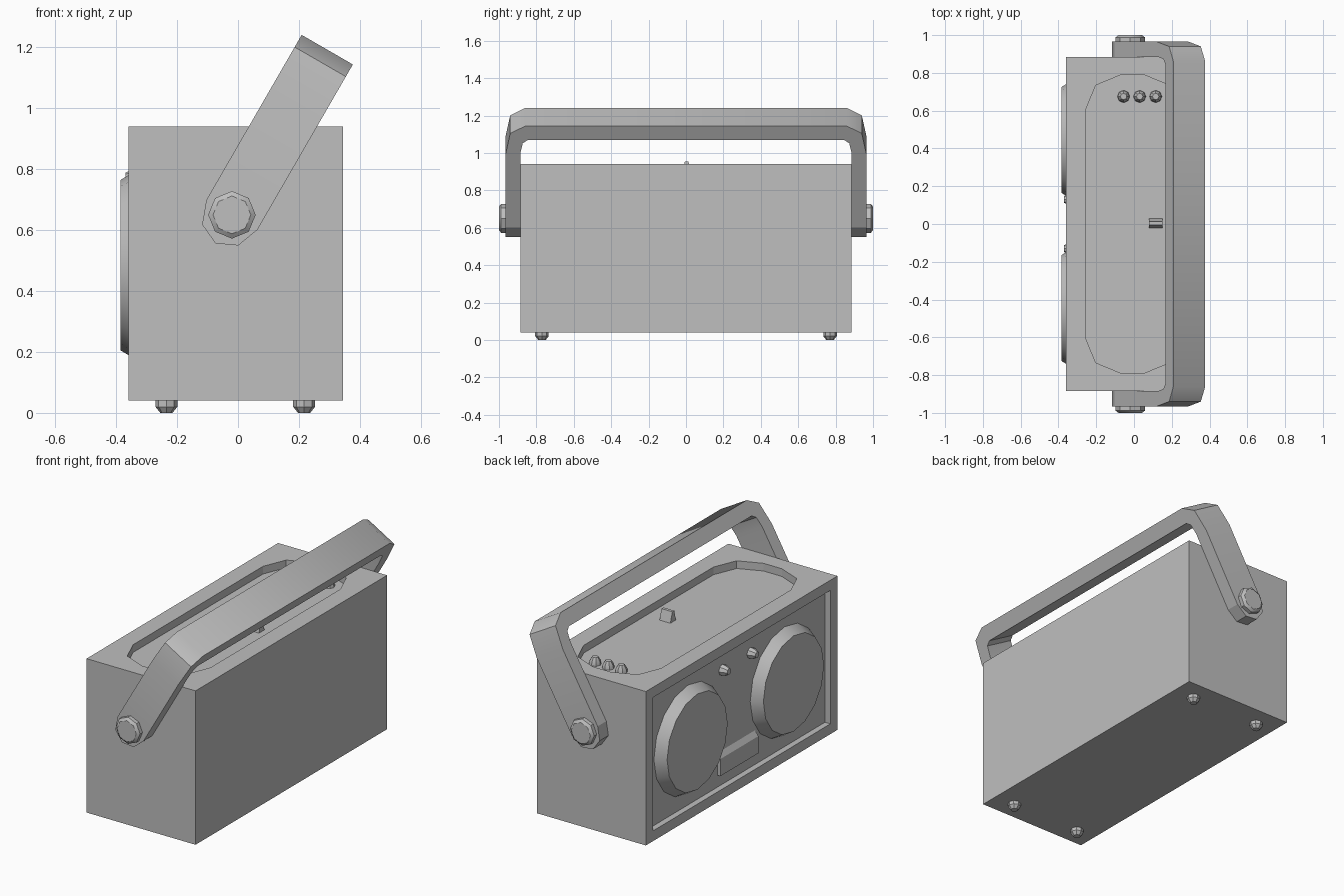
import bpy
import bmesh
from math import cos, sin, pi, radians
from mathutils import Vector, Matrix

cube = bpy.data.objects.get("Cube")
if cube:
    bpy.data.objects.remove(cube, do_unlink=True)

GREY = (0.52, 0.52, 0.52, 1)
grey = bpy.data.materials.new("grey plastic")
grey.use_nodes = True
grey.diffuse_color = GREY
grey.node_tree.nodes["Principled BSDF"].inputs["Base Color"].default_value = GREY


def loft(name, rings, smooth=True):
    """Closed solid skinned through rings of points, capped at both ends."""
    bm = bmesh.new()
    loops = [[bm.verts.new(p) for p in ring] for ring in rings]
    n = len(loops[0])
    for a, b in zip(loops, loops[1:]):
        for i in range(n):
            j = (i + 1) % n
            bm.faces.new((a[i], a[j], b[j], b[i]))
    bm.faces.new(loops[0])
    bm.faces.new(loops[-1])
    bmesh.ops.recalc_face_normals(bm, faces=bm.faces)
    mesh = bpy.data.meshes.new(name)
    bm.to_mesh(mesh)
    bm.free()
    mesh.materials.append(grey)
    ob = bpy.data.objects.new(name, mesh)
    bpy.context.collection.objects.link(ob)
    bpy.ops.object.select_all(action="DESELECT")
    ob.select_set(True)
    bpy.context.view_layer.objects.active = ob
    if smooth:
        bpy.ops.object.shade_smooth_by_angle(angle=radians(30))
    return ob


def box(name, x, y, z):
    rings = [[(px, py, pz) for px, py in ((x[0], y[0]), (x[1], y[0]), (x[1], y[1]), (x[0], y[1]))]
             for pz in z]
    return loft(name, rings, False)


def turned(name, base, axis, profile, sides=8):
    """Round part: profile holds (distance along axis, radius)."""
    turn = Vector((0, 0, 1)).rotation_difference(Vector(axis)).to_matrix()
    rings = [[Vector(base) + turn @ Vector((r * cos(2 * pi * i / sides), r * sin(2 * pi * i / sides), d))
              for i in range(sides)] for d, r in profile]
    return loft(name, rings)


def cut(target, cutter):
    mod = target.modifiers.new("recess", "BOOLEAN")
    mod.operation = "DIFFERENCE"
    mod.solver = "EXACT"
    mod.object = cutter
    bpy.context.view_layer.objects.active = target
    bpy.ops.object.modifier_apply(modifier=mod.name)
    bpy.data.objects.remove(cutter, do_unlink=True)


# Cabinet with a speaker panel recess and a rounded recess on top
PANEL, DECK, MID = -0.325, 0.895, -0.008
body = box("cabinet", (-0.36, 0.345), (-0.885, 0.885), (0.04, 0.94))
cut(body, box("panel_cutter", (-0.5, PANEL), (-0.82, 0.82), (0.1, 0.88)))
outline = []
for k, (sx, sy) in enumerate(((1, 1), (-1, 1), (-1, -1), (1, -1))):
    for step in range(3):
        a = pi / 2 * k + pi / 4 * step
        outline.append((MID + sx * 0.06 + 0.19 * cos(a), sy * 0.6 + 0.19 * sin(a)))
cut(body, loft("deck_cutter", [[(x, y, z) for x, y in outline] for z in (DECK, 1.1)], False))

# Speakers and the two panel knobs
for side, s in (("left", 1), ("right", -1)):
    turned(side + "_speaker", (PANEL, s * 0.445, 0.485), (-1, 0, 0), [(0, 0.316), (0.06, 0.28)], 16)
    turned(side + "_panel_knob", (PANEL, s * 0.13, 0.77), (-1, 0, 0),
           [(0, 0.032), (0.02, 0.03), (0.045, 0.018)])

# Cassette door with a sloping upper lip
door = [(PANEL, 0.17), (-0.345, 0.17), (-0.345, 0.27), (PANEL, 0.3)]
loft("cassette_door", [[(x, y, z) for x, z in door] for y in (-0.175, 0.175)], False)

# Knobs and lever on the deck
for i in range(3):
    turned("deck_knob", (-0.055 + 0.085 * i, 0.675, DECK), (0, 0, 1),
           [(0, 0.033), (0.02, 0.031), (0.043, 0.017)])
lever = [(-0.02, DECK), (0.03, DECK), (0.012, 0.955), (-0.006, 0.955)]
loft("deck_lever", [[(x, y, z) for y, z in lever] for x in (0.08, 0.15)], False)

# Feet
for x in (-0.235, 0.217):
    for y in (-0.77, 0.77):
        turned("foot", (x, y, 0.045), (0, 0, -1), [(0, 0.036), (0.025, 0.036), (0.045, 0.02)])

# Tilted carrying handle: one arch swept across its width, with rounded arm ends
PIVOT = Vector((-0.02, 0, 0.65))
tilt = Matrix.Rotation(radians(30), 3, "Y")
outer = [(0.965, 0.45), (0.94, 0.58), (0.86, 0.626)]
inner = [(0.885, 0.46), (0.873, 0.52), (0.845, 0.54)]


def mirrored(half):
    return half + [(-y, v) for y, v in reversed(half)]


arch = mirrored([(0.965, 0)] + outer) + mirrored([(0.885, 0)] + inner)[::-1]
HALF = 0.097
handle = loft("handle", [[PIVOT + tilt @ Vector((w, y, v)) for y, v in arch] for w in (-HALF, HALF)])
for side, s in (("left", 1), ("right", -1)):
    end = [(HALF * cos(pi + pi * i / 4), 0.108 * sin(pi + pi * i / 4)) for i in range(5)]
    loft(side + "_handle_end", [[PIVOT + tilt @ Vector((w, s * y, v)) for w, v in end]
                                for y in (0.885, 0.965)])
    # Pivot bolt
    turned(side + "_handle_bolt", (PIVOT.x, s * 0.96, PIVOT.z), (0, s, 0),
           [(0, 0.078), (0.028, 0.078), (0.04, 0.062)])
